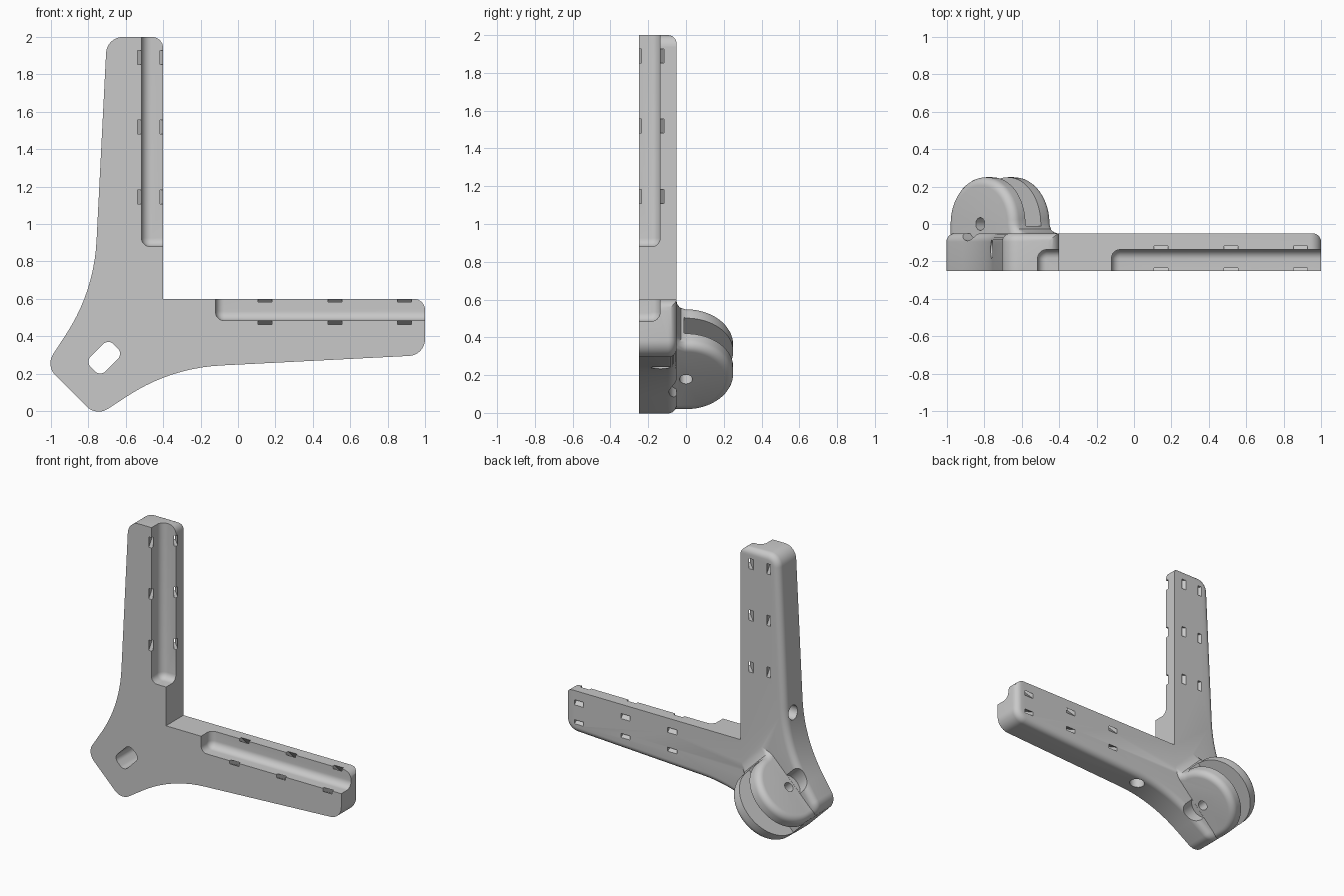
import bpy, bmesh, math
from mathutils import Vector

if "Cube" in bpy.data.objects:
    bpy.data.objects.remove(bpy.data.objects["Cube"], do_unlink=True)

grey = bpy.data.materials.new("plain grey")
grey.use_nodes = True
grey.diffuse_color = (0.58, 0.58, 0.58, 1)
grey.node_tree.nodes["Principled BSDF"].inputs["Base Color"].default_value = grey.diffuse_color

THICK_FRONT, THICK_BACK = -0.25, -0.05
HINGE = 0.284                      # hinge centre along both arms
CHEEK = 0.15                       # half width of the hinge block
DIAG = math.sqrt(0.5)


# Placement functions: the bracket is symmetric about its diagonal
def upright(u, v, y):
    return Vector((u - 1, y, v))


def sideways(u, v, y):
    return Vector((v - 1, y, u))


def hinge(s, y, t):
    return upright(HINGE + (s + t) * DIAG, HINGE + (s - t) * DIAG, y)


def rounded(corners, steps=10):
    """Polygon from (x, y, radius) corners."""
    out = []
    for i, (x, y, r) in enumerate(corners):
        p = Vector((x, y))
        if not r:
            out.append(p)
            continue
        a = (Vector(corners[i - 1][:2]) - p).normalized()
        b = (Vector(corners[(i + 1) % len(corners)][:2]) - p).normalized()
        half = a.angle(b) / 2
        centre = p + (a + b).normalized() * r / math.sin(half)
        v0 = p + a * r / math.tan(half) - centre
        v1 = p + b * r / math.tan(half) - centre
        w = math.pi - 2 * half
        for k in range(steps + 1):
            f = k / steps
            out.append(centre + (v0 * math.sin((1 - f) * w) + v1 * math.sin(f * w)) / math.sin(w))
    return out


def circle(x, y, r, n=40):
    return [(x + r * math.cos(2 * math.pi * k / n), y + r * math.sin(2 * math.pi * k / n))
            for k in range(n)]


def prism(name, points, lo, hi, place, bevel=0, keep=None):
    """Extrude a profile; optionally round the edges picked by keep(co_a, co_b)."""
    bm = bmesh.new()
    low = [bm.verts.new(place(p[0], p[1], lo)) for p in points]
    high = [bm.verts.new(place(p[0], p[1], hi)) for p in points]
    bm.faces.new(low)
    bm.faces.new(high)
    n = len(points)
    for i in range(n):
        j = (i + 1) % n
        bm.faces.new((low[i], low[j], high[j], high[i]))
    bmesh.ops.recalc_face_normals(bm, faces=bm.faces)
    if bevel:
        ends = [(low[i], low[i - 1]) for i in range(n)] + [(high[i], high[i - 1]) for i in range(n)]
        edges = [bm.edges.get(e) for e in ends if keep(e[0].co, e[1].co)]
        bmesh.ops.bevel(bm, geom=edges, offset=bevel, segments=6, profile=0.5,
                        affect='EDGES', clamp_overlap=False)
        bmesh.ops.recalc_face_normals(bm, faces=bm.faces)
    mesh = bpy.data.meshes.new(name)
    bm.to_mesh(mesh)
    bm.free()
    mesh.materials.append(grey)
    obj = bpy.data.objects.new(name, mesh)
    bpy.context.collection.objects.link(obj)
    return obj


def combine(target, tool, operation):
    mod = target.modifiers.new("combine", 'BOOLEAN')
    mod.operation, mod.solver, mod.object = operation, 'EXACT', tool
    bpy.context.view_layer.objects.active = target
    bpy.ops.object.modifier_apply(modifier=mod.name)
    bpy.data.objects.remove(tool, do_unlink=True)


# Two-armed plate, with the outer back edge rounded
half = [(0.6, 2, 0), (0.299, 2, 0.09), (0.23, 0.64, 1.0), (-0.028, 0.243, 0.09)]
outline = rounded([(0.6, 0.6, 0)] + half + [(v, u, r) for u, v, r in reversed(half)])


def outer_back_edge(a, b):
    inner = all(min(c.x + 1, c.z) > 0.599 for c in (a, b))
    return a.y > -0.06 and b.y > -0.06 and not inner


bracket = prism("corner_bracket", outline, THICK_FRONT, THICK_BACK, upright, 0.045, outer_back_edge)

# Hinge block with a flare towards the inner corner
R = 0.25
arc = [(-R * math.cos(math.pi * k / 32), R * math.sin(math.pi * k / 32)) for k in range(33)]
block = [(-R, -0.15)] + arc + [(0.262, -0.027), (0.29, -0.043), (0.34, -0.053), (0.34, -0.15)]
combine(bracket, prism("hinge_block", block, -CHEEK, CHEEK, hinge, 0.045,
                       lambda a, b: a.y > -0.14 or b.y > -0.14), 'UNION')

# Concave fillets beside the hinge block, tapering out at both ends
for side in (1, -1):
    curve = [(0.225 - 0.085 * math.sin(k * math.pi / 16), 0.02 - 0.085 * math.cos(k * math.pi / 16))
             for k in range(9)]
    wedge = [(0.225, -0.15)] + curve + [(0.1, 0.02), (0.1, -0.15)]

    def beside(t, y, s):
        end = max(0, abs(s - 0.03) - 0.1)
        return hinge(s, y - 0.25 * end, side * (t - 0.4 * end))

    combine(bracket, prism("hinge_fillet", wedge, -0.16, 0.22, beside), 'UNION')

# Screw pockets beside the hinge, pin hole, tongue slit and square through hole
cuts = [prism("screw_pocket", circle(0, 0, 0.09), side * (CHEEK + 0.001), side * 0.32, hinge)
        for side in (1, -1)]
cuts.append(prism("pin_hole", circle(0, 0, 0.034), -0.3, 0.3, hinge))
slit = rounded([(-0.4, -0.01, 0), (0.4, -0.01, 0), (0.4, 0.3, 0), (-0.4, 0.3, 0)])
cuts.append(prism("tongue_slit", slit, -0.058, 0.058, hinge))
square = rounded([(-0.085, -0.056, 0.04), (0.088, -0.056, 0.04), (0.088, 0.056, 0.04), (-0.085, 0.056, 0.04)])
cuts.append(prism("square_hole", square, -0.3, 0.06, lambda s, t, y: hinge(s, y, t)))


def strap_slot(start, end):
    """Slanted thin slot section, a little longer than the given line."""
    a, b = Vector(start), Vector(end)
    d = (b - a).normalized()
    n = Vector((-d.y, d.x)) * 0.013
    a, b = a - d * 0.03, b + d * 0.05
    return [a + n, b + n, b - n, a - n]


# Pipe groove, strap slots, side hole and rounded end on each arm
groove = rounded([(0.484, -0.35, 0), (0.484, -0.137, 0.05), (0.7, -0.137, 0), (0.7, -0.35, 0)])
tip = [(0.54 + 0.06 * math.sin(k * math.pi / 16), 1.94 + 0.06 * math.cos(k * math.pi / 16))
       for k in range(9)] + [(0.63, 1.94), (0.63, 2.03), (0.54, 2.03)]
slots = [strap_slot((0.477, -0.25), (0.37, -0.04)), strap_slot((0.595, -0.13), (0.51, -0.045))]
for arm in (upright, sideways):
    def along(u, y, v):
        return arm(u, v, y)

    def across(y, v, u):
        return arm(u, v, y)

    def start_end(a, b):
        return all((c.z if arm is upright else c.x + 1) < 0.9 for c in (a, b))

    cuts.append(prism("pipe_groove", groove, 0.88, 2.1, along, 0.045, start_end))
    cuts.append(prism("end_rounding", tip, -0.4, 0.1, arm))
    cuts.append(prism("side_hole", circle(-0.135, 0.86, 0.05), 0.1, 0.34, across))
    for height in (1.145, 1.518, 1.89):
        for section in slots:
            cuts.append(prism("strap_slot", section, height - 0.037, height + 0.037, along))

for cutter in cuts:
    combine(bracket, cutter, 'DIFFERENCE')

# Smooth shading with sharp creases
bpy.ops.object.select_all(action='DESELECT')
bracket.select_set(True)
bpy.context.view_layer.objects.active = bracket
bpy.ops.object.shade_smooth_by_angle(angle=math.radians(32))
